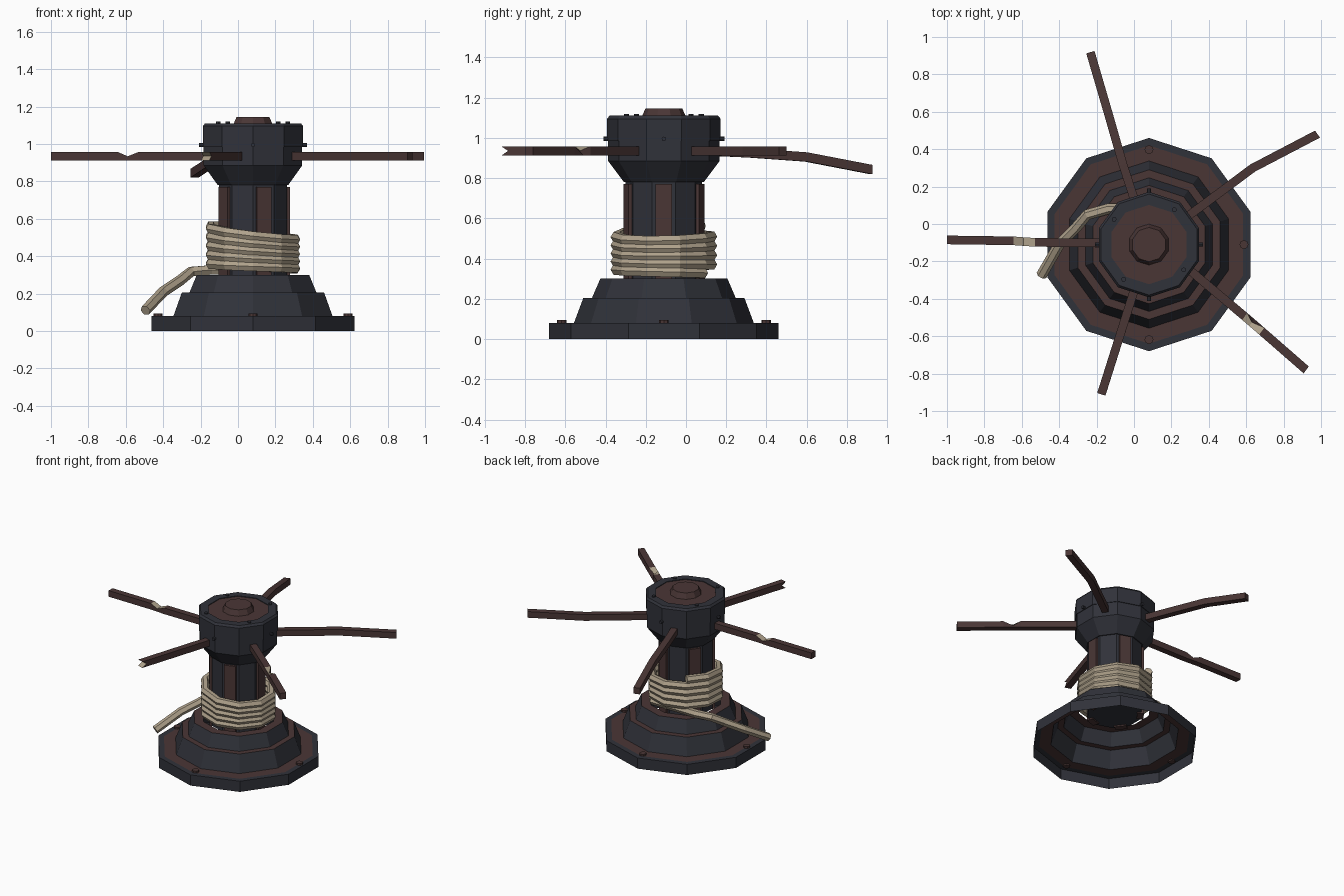
import bpy, bmesh
from math import sin, cos, pi, radians
from mathutils import Vector, Matrix

if "Cube" in bpy.data.objects:
    bpy.data.objects.remove(bpy.data.objects["Cube"])


def material(name, rgb):
    m = bpy.data.materials.new(name)
    m.use_nodes = True
    m.diffuse_color = (*rgb, 1)
    m.node_tree.nodes["Principled BSDF"].inputs["Base Color"].default_value = (*rgb, 1)
    return m


MATS = [material("dark_iron", (0.030, 0.032, 0.042)),
        material("brown_wood", (0.068, 0.037, 0.036)),
        material("pale_fibre", (0.43, 0.36, 0.26))]
IRON, WOOD, PALE = range(3)
AXIS = Vector((0.08, -0.11, 0))


def finish(name, bm, fix=True):
    if fix:
        bmesh.ops.recalc_face_normals(bm, faces=bm.faces)
    mesh = bpy.data.meshes.new(name)
    bm.to_mesh(mesh)
    bm.free()
    for m in MATS:
        mesh.materials.append(m)
    ob = bpy.data.objects.new(name, mesh)
    bpy.context.collection.objects.link(ob)
    return ob


def lathe(name, profile, mats, sides=10, top=None, bottom=None, place=None):
    """Faceted turning; profile runs upward, one material per band."""
    bm = bmesh.new()
    rings = [[bm.verts.new((r * cos(pi / 2 + 2 * pi * k / sides),
                            r * sin(pi / 2 + 2 * pi * k / sides), z))
              for k in range(sides)] for r, z in profile]
    for a, b, mat in zip(rings, rings[1:], mats):
        for k in range(sides):
            n = (k + 1) % sides
            bm.faces.new((a[k], a[n], b[n], b[k])).material_index = mat
    if top is not None:
        bm.faces.new(rings[-1]).material_index = top
    if bottom is not None:
        bm.faces.new(rings[0][::-1]).material_index = bottom
    bm.transform(place or Matrix.Translation(AXIS))
    return finish(name, bm, False)


def bolt(name, angle, dist, z, radius, height, mat, sideways=False):
    a = radians(angle)
    spot = AXIS + Vector((dist * cos(a), dist * sin(a), z))
    turn = Matrix.Rotation(a, 4, 'Z')
    if sideways:
        turn = turn @ Matrix.Rotation(pi / 2, 4, 'Y')
    lathe(name, [(radius, -0.01), (radius, height)], [mat], 8, mat, mat,
          Matrix.Translation(spot) @ turn)


# Stepped base, open underneath
lathe("base", [(0.57, 0), (0.57, 0.08), (0.53, 0.08), (0.447, 0.08), (0.40, 0.205),
               (0.357, 0.205), (0.316, 0.30), (0.25, 0.30)],
      [IRON, IRON, WOOD, IRON, WOOD, IRON, WOOD])

# Column with five wooden slats
lathe("column", [(0.19, 0.26), (0.19, 0.79)], [IRON], bottom=IRON)
for i in range(5):
    bm = bmesh.new()
    bmesh.ops.create_cube(bm, size=1)
    bm.transform(Matrix.Translation(AXIS) @ Matrix.Rotation(radians(72 * i), 4, 'Z')
                 @ Matrix.Translation((0.175, 0, 0.51))
                 @ Matrix.Diagonal((0.046, 0.082, 0.52, 1)))
    for f in bm.faces:
        f.material_index = WOOD
    finish(f"column_slat_{i + 1}", bm)

# Drum head and its cap
lathe("head", [(0.19, 0.78), (0.198, 0.78), (0.277, 0.885), (0.277, 0.985), (0.282, 0.985),
               (0.282, 1.095), (0.270, 1.11), (0.212, 1.11), (0.212, 1.105), (0.10, 1.105)],
      [IRON] * 8 + [WOOD], top=WOOD)
lathe("head_cap", [(0.112, 1.10), (0.092, 1.145)], [WOOD], top=WOOD)

# Bolts
for i in range(4):
    bolt(f"base_bolt_{i + 1}", 90 * i, 0.508, 0.08, 0.024, 0.014, WOOD)
    bolt(f"head_top_bolt_{i + 1}", 54 + 90 * i, 0.23, 1.11, 0.013, 0.009, IRON)
    bolt(f"head_side_bolt_{i + 1}", 90 * i, 0.268 + 0.013 * (i % 2), 0.995, 0.011, 0.02,
         IRON, True)


# Rope: tilted coils around the column, then a loose tail
def sweep_rope(path, radius):
    bm = bmesh.new()
    rings = []
    for i, p in enumerate(path):
        t = (path[min(i + 1, len(path) - 1)] - path[max(i - 1, 0)]).normalized()
        side = t.cross(Vector((0, 0, 1))).normalized()
        up = side.cross(t)
        rings.append([bm.verts.new(p + radius * (side * cos(k * pi / 3) + up * sin(k * pi / 3)))
                      for k in range(6)])
    for a, b in zip(rings, rings[1:]):
        for k in range(6):
            n = (k + 1) % 6
            bm.faces.new((a[k], a[n], b[n], b[k]))
    bm.faces.new(rings[0])
    bm.faces.new(rings[-1])
    for f in bm.faces:
        f.material_index = PALE
    return finish("rope", bm)


steps = 49
path = []
for i in range(steps + 1):
    left = 1 - i / steps
    a = radians(126 + 18 + 36 * i - 18 + 0)
    a = radians(162 + 36 * (i - 1))
    z = 0.325 + 0.0433 * 4.9 * left + 0.028 * cos(a - radians(150)) * left
    path.append(AXIS + Vector((0.236 * cos(a), 0.236 * sin(a), z)))
path = path[:-1]
path += [Vector(p) for p in ((-0.14, 0.08, 0.327), (-0.25, 0.05, 0.318),
                             (-0.31, -0.02, 0.27), (-0.40, -0.11, 0.21), (-0.495, -0.275, 0.11))]
sweep_rope(path, 0.029)


# Push bars: stations are (distance, sideways shift, height, notch depth)
def push_bar(name, angle, stations, notch_side=0, forked=False):
    a = radians(angle)
    u, v, w = Vector((cos(a), sin(a), 0)), Vector((-sin(a), cos(a), 0)), Vector((0, 0, 1))
    h = 0.023
    bm = bmesh.new()
    rings = []
    for d, s, z, cut in stations:
        ring = []
        for sy, sz in ((-1, -1), (1, -1), (1, 1), (-1, 1)):
            drop = cut if sz > 0 and notch_side * sy >= 0 else 0
            inset = drop * notch_side
            ring.append(bm.verts.new(AXIS + u * d + v * (s + sy * h - inset)
                                     + w * (z + sz * h - drop)))
        rings.append(ring)
    last = len(rings) - 2
    mids = []
    if forked:
        d, s, z, _ = stations[-1]
        mids = [bm.verts.new(AXIS + u * (d - 0.035) + v * (s + k * h) + w * z) for k in (1, -1)]
    for i, (p, q) in enumerate(zip(rings, rings[1:])):
        cut = stations[i][3] + stations[i + 1][3] > 0
        for k in range(4):
            n = (k + 1) % 4
            corners = [p[k], p[n], q[n], q[k]]
            if forked and i == last and k in (1, 3):
                corners.insert(3, mids[k // 2])
            f = bm.faces.new(corners)
            f.material_index = PALE if cut and k == 2 else WOOD
    bm.faces.new(rings[0])
    e = rings[-1]
    if forked:
        ends = [(e[0], e[1], mids[0], mids[1]), (mids[1], mids[0], e[2], e[3])]
    else:
        ends = [e]
    for corners in ends:
        bm.faces.new(corners).material_index = PALE if forked else WOOD
    finish(name, bm)


Z = 0.935
push_bar("left_rear_bar", 108, [(0.22, 0, Z, 0), (0.45, 0, Z - 0.01, 0),
                                (0.74, -0.01, Z - 0.03, 0), (1.075, -0.02, 0.843, 0)])
push_bar("rear_bar", 36, [(0.22, 0, Z, 0), (0.69, 0.005, Z, 0), (1.076, -0.052, Z, 0)])
push_bar("front_left_bar", -36, [(0.22, 0.02, Z, 0), (0.64, -0.01, Z, 0), (0.69, -0.014, Z, 0.022),
                                 (0.76, -0.02, Z, 0), (1.074, -0.048, Z, 0)], notch_side=1)
push_bar("front_bar", -108, [(0.22, 0, Z, 0), (0.84, 0.005, Z, 0)], forked=True)
push_bar("right_bar", 180, [(0.22, -0.008, Z, 0), (0.61, -0.012, Z, 0), (0.67, -0.016, Z, 0.024),
                            (0.725, -0.02, Z, 0), (1.08, -0.025, Z, 0)])
